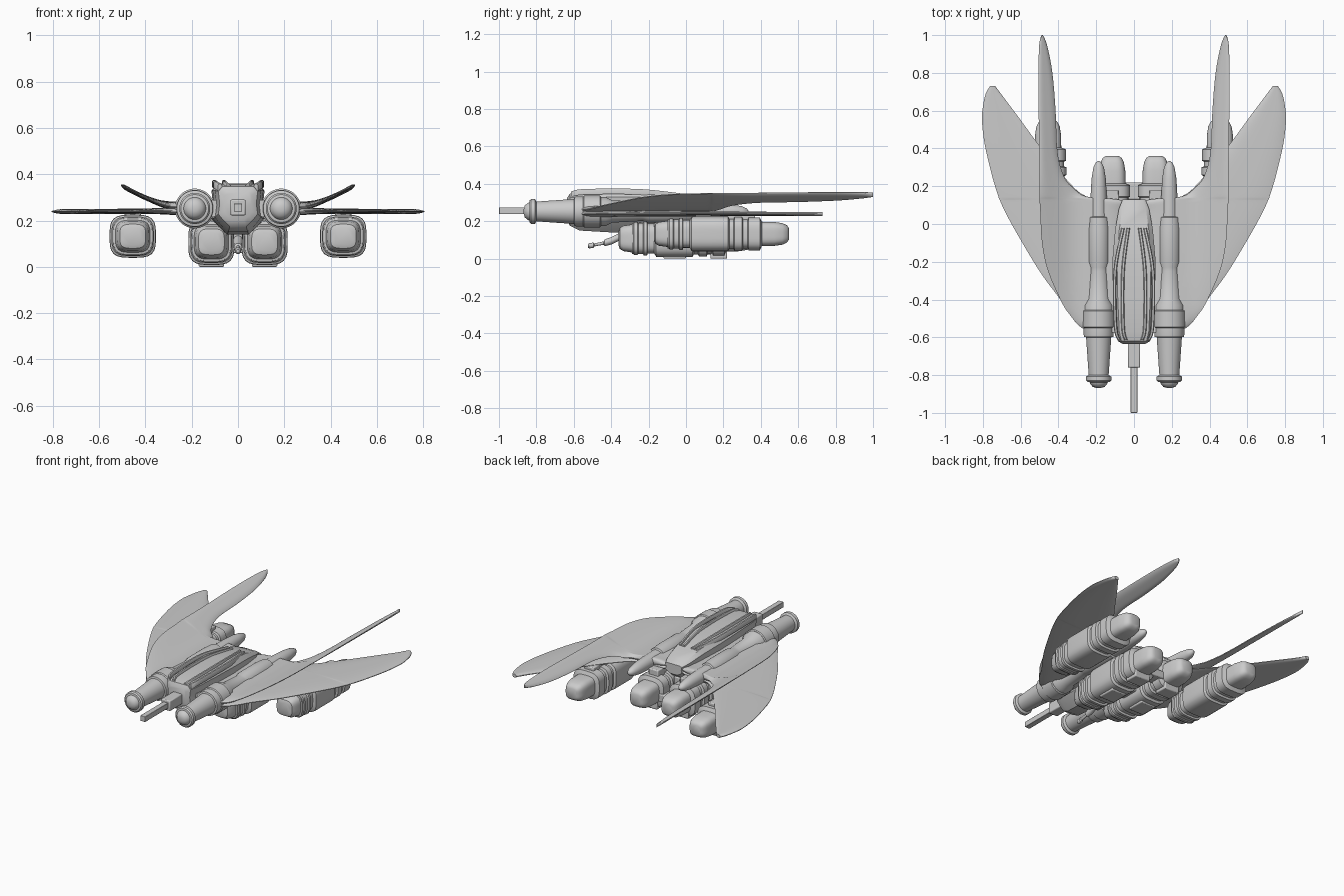
import bpy, math
from mathutils import Vector

if "Cube" in bpy.data.objects:
    bpy.data.objects.remove(bpy.data.objects["Cube"])


def finish(name, rings, mirror=False, angle=35):
    """Skin a list of closed rings, cap both ends, shade and optionally mirror."""
    n = len(rings[0])
    verts = [p for r in rings for p in r]
    faces = [(i * n + j, i * n + (j + 1) % n, (i + 1) * n + (j + 1) % n, (i + 1) * n + j)
             for i in range(len(rings) - 1) for j in range(n)]
    faces += [tuple(range(n))[::-1], tuple(range(len(verts) - n, len(verts)))]
    me = bpy.data.meshes.new(name)
    me.from_pydata(verts, [], faces)
    ob = bpy.data.objects.new(name, me)
    bpy.context.collection.objects.link(ob)
    bpy.ops.object.select_all(action='DESELECT')
    ob.select_set(True)
    bpy.context.view_layer.objects.active = ob
    bpy.ops.object.mode_set(mode='EDIT')
    bpy.ops.mesh.select_all(action='SELECT')
    bpy.ops.mesh.normals_make_consistent(inside=False)
    bpy.ops.object.mode_set(mode='OBJECT')
    bpy.ops.object.shade_smooth_by_angle(angle=math.radians(angle))
    if mirror:
        ob.modifiers.new("mirror", 'MIRROR').use_mirror_merge = False
    return ob


def tube(name, x, z, profile, n=32, power=2.0, zscale=1.0, mirror=True, y0=0.0):
    """Turned part along y; power above 2 gives a rounded-square section."""
    rings = []
    for y, r in profile:
        ring = []
        for k in range(n):
            a = 2 * math.pi * (k + 0.5) / n
            c, s = math.cos(a), math.sin(a)
            d = r / (abs(c) ** power + abs(s) ** power) ** (1 / power)
            ring.append((x + d * c, y0 + y, z + d * s * zscale))
        rings.append(ring)
    return finish(name, rings, mirror)


def box(name, x0, x1, y0, y1, z0, z1, mirror=False, bevel=0.006):
    ob = finish(name, [[(x0, y, z0), (x1, y, z0), (x1, y, z1), (x0, y, z1)] for y in (y0, y1)], mirror)
    b = ob.modifiers.new("bevel", 'BEVEL')
    b.width, b.segments = bevel, 2
    return ob


def smooth(pts, steps=4):
    """Catmull-Rom through a list of tuples."""
    v = [Vector(p) for p in pts]
    v = [v[0]] + v + [v[-1]]
    out = []
    for a, b, c, d in zip(v, v[1:], v[2:], v[3:]):
        for k in range(steps):
            t = k / steps
            out.append(0.5 * (2 * b + (c - a) * t + (2 * a - 5 * b + 4 * c - d) * t * t
                              + (3 * b - a - 3 * c + d) * t ** 3))
    return out + [v[-1]]


def wing(name, stations, height, cols=14):
    """Stations are (y, inner x, outer x); thin lens section on a height curve."""
    rings = []
    for y, xi, xo in smooth(stations):
        top, bot = [], []
        for k in range(cols + 1):
            s = 0.5 - 0.5 * math.cos(math.pi * k / cols)
            x = xi + (xo - xi) * s
            t = 0.009 + 0.022 * max(0, 1 - x / 0.38)
            th = 0.002 + t * (1 - (2 * s - 1) ** 4)
            top.append((x, y, height(x) + th))
            bot.append((x, y, height(x) - th))
        rings.append(top + bot[::-1])
    return finish(name, rings, True, 50)


# Fuselage
rings = []
for y, w, zb, zt in [(-.635, .06, .20, .33), (-.62, .085, .175, .352), (-.57, .1, .15, .362),
                     (-.4, .11, .14, .364), (-.2, .115, .14, .362), (-.03, .1, .15, .345),
                     (.08, .08, .18, .312), (.13, .06, .22, .29)]:
    h = zt - zb
    half = [(.78 * w, zt - .004), (w, zt - .15 * h), (.93 * w, zt - .45 * h),
            (w, zb + .3 * h), (.75 * w, zb + .15 * h), (.42 * w, zb)]
    rings.append([(x, y, z) for x, z in half] + [(-x, y, z) for x, z in half[::-1]])
finish("fuselage", rings)

# Raised ribs along the top deck
for name, xs in (("inner_rib", (.042, .058, .058, .03)), ("outer_rib", (.078, .098, .1, .058))):
    pts = smooth([(xs[0], -.615, .348), (xs[1], -.54, .362), (xs[2], -.25, .362), (xs[3], -.02, .338)], 8)
    finish(name, [[(x + dx, y, z + dz) for dx, dz in
                   ((-.009, -.02), (-.009, .004), (-.005, .01), (.005, .01), (.009, .004), (.009, -.02))]
                  for x, y, z in pts], True)

# Nose gun
box("nose_gun_housing", -.033, .033, -.76, -.6, .222, .29)
box("nose_gun_barrel", -.018, .018, -1.0, -.7, .238, .274, bevel=.003)

# Side cannons running the length of the hull
tube("side_cannon", .187, .252,
     [(-.868, .012), (-.862, .032), (-.845, .046), (-.838, .048), (-.836, .06), (-.828, .067),
      (-.808, .067), (-.8, .053), (-.6, .067), (-.597, .078), (-.585, .08), (-.43, .078), (-.395, .06),
      (-.25, .052), (-.23, .052), (-.2, .06), (-.03, .06), (.035, .055), (.04, .045), (.15, .043),
      (.24, .038), (.3, .028), (.325, .016), (.333, .004)])
tube("cannon_collar", .187, .252, [(-.55, .08), (-.545, .086), (-.46, .086), (-.455, .08)])

# Lower, flat swept wing
wing("lower_wing",
     [(-.575, .06, .23), (-.54, .06, .29), (-.48, .06, .34), (-.4, .06, .39), (-.25, .06, .5),
      (-.05, .06, .62), (.06, .06, .68), (.125, .06, .71), (.145, .25, .718), (.25, .37, .75), (.42, .505, .79),
      (.55, .6, .805), (.62, .652, .8), (.69, .705, .785), (.73, .735, .762)],
     lambda x: .242 - .004 * min(1, x))

# Upper wing with the raised, backward-pointing blade
wing("upper_wing",
     [(-.575, .06, .23), (-.54, .06, .29), (-.48, .06, .34), (-.42, .06, .38), (-.25, .06, .455),
      (-.1, .06, .487), (.06, .06, .496), (.125, .06, .5), (.145, .25, .5), (.19, .32, .5), (.25, .37, .5),
      (.38, .405, .501), (.6, .415, .505), (.8, .432, .506), (.93, .456, .503), (.98, .472, .497),
      (1.0, .483, .489)],
     lambda x: .264 + .085 * max(0, (x - .3) / .2) ** 1.3)

# Four rounded-square engine pods with rings and grooves
pod = [(0, .04), (.006, .056), (.025, .068), (.07, .075), (.072, .083), (.13, .084), (.135, .092),
       (.152, .092), (.155, .08), (.19, .08), (.2, .098), (.21, .1), (.395, .1), (.402, .086),
       (.424, .086), (.43, .098), (.47, .098), (.475, .085), (.5, .085), (.505, .095), (.565, .095),
       (.575, .07), (.64, .069), (.685, .062), (.71, .05), (.72, .034)]
for name, x, y, z, zs in (("outer_engine_pod", .455, -.17, .132, .93), ("inner_engine_pod", .115, -.36, .108, 1.0)):
    tube(name, x, z, pod, 36, 3.6, zs, y0=y)
    # Raised lip on the intake face
    tube(name + "_front_band", x, z, [(.078, .084), (.083, .089), (.1, .089), (.105, .084)], 36, 3.6, zs, y0=y)
    # Mounting pylon up to the wing
    box(name + "_pylon", x - .035, x + .035, y + .22, y + .54, z + .06, .24, True)

# Clamps beneath the inner pods
for k, (a, b) in enumerate(((-.12, 0), (.13, .22))):
    box(f"pod_clamp_{k}", .06, .17, a, b, 0, .06, True)
    box(f"pod_bridge_{k}", -.06, .06, a, b, .06, .11)

# Belly keel and small belly gun
box("belly_keel", -.02, .02, -.36, .1, .08, .19)
rings = []
for y, z, r in [(-.525, .068, .008), (-.518, .068, .014), (-.495, .072, .014), (-.49, .073, .008), (-.44, .083, .009),
                (-.435, .084, .018), (-.4, .095, .02), (-.37, .11, .02), (-.3, .14, .022)]:
    rings.append([(r * math.cos(a * math.pi / 6), y, z + r * math.sin(a * math.pi / 6)) for a in range(12)])
finish("belly_gun", rings)
